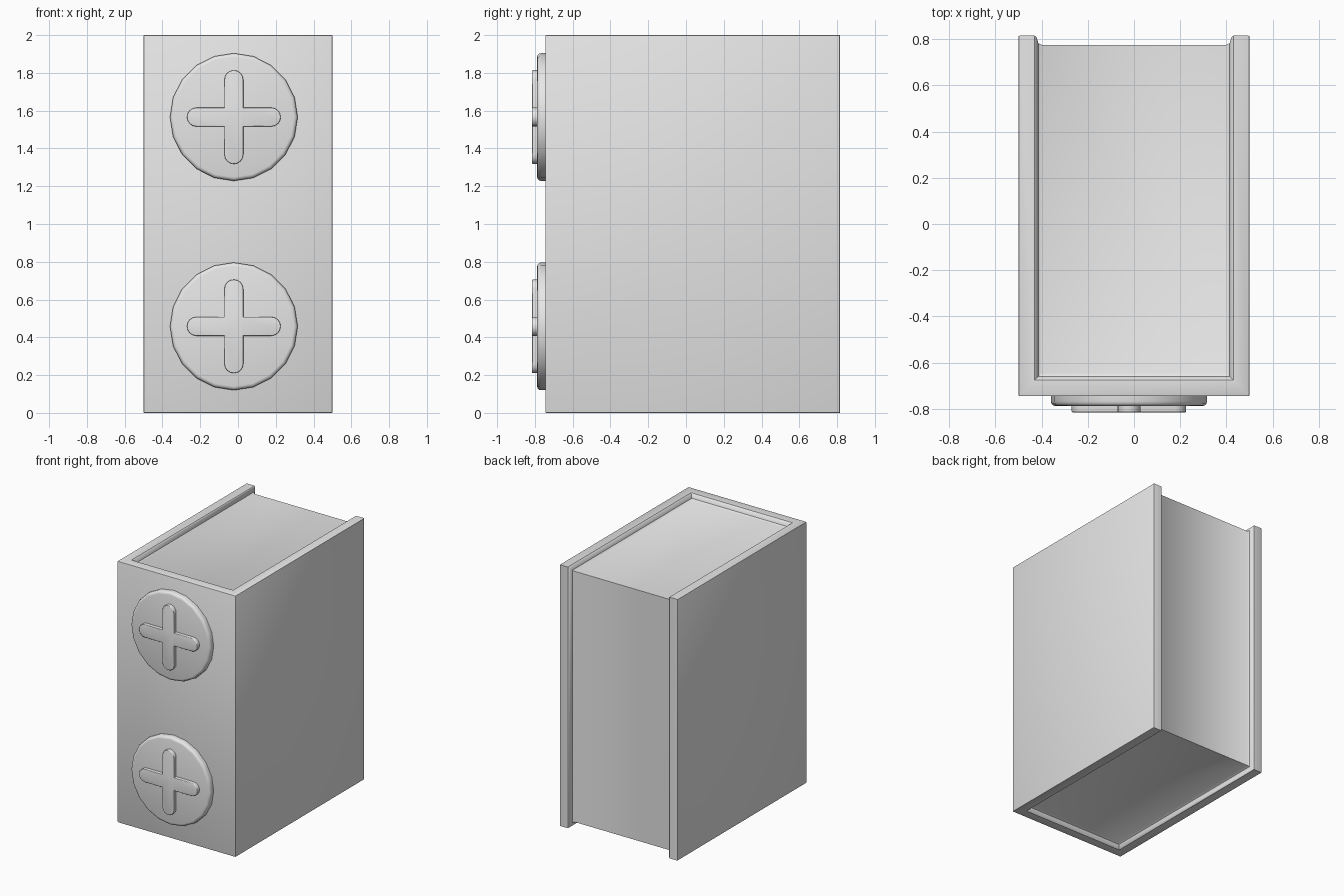
import bpy
import bmesh
import math

cube = bpy.data.objects.get("Cube")
if cube:
    bpy.data.objects.remove(cube, do_unlink=True)

GREY = (0.8, 0.8, 0.8, 1)
grey = bpy.data.materials.new("plain grey")
grey.use_nodes = True
grey.diffuse_color = GREY
grey.node_tree.nodes["Principled BSDF"].inputs["Base Color"].default_value = GREY

FRONT, BACK, HALF, HEIGHT = -0.745, 0.815, 0.5, 2.0


def finish(bm, name, edges, width, segments):
    """Bevel the chosen edges and turn the bmesh into a smooth-shaded object."""
    bmesh.ops.recalc_face_normals(bm, faces=bm.faces)
    bmesh.ops.bevel(bm, geom=edges, offset=width, segments=segments,
                    profile=0.5, affect='EDGES', clamp_overlap=True)
    bmesh.ops.recalc_face_normals(bm, faces=bm.faces)
    mesh = bpy.data.meshes.new(name)
    bm.to_mesh(mesh)
    bm.free()
    mesh.materials.append(grey)
    mesh.polygons.foreach_set("use_smooth", [True] * len(mesh.polygons))
    mesh.set_sharp_from_angle(angle=math.radians(35))
    obj = bpy.data.objects.new(name, mesh)
    bpy.context.collection.objects.link(obj)
    return obj


def box_body():
    """Box whose top, bottom and back are sunk inside a raised U-shaped rim."""
    bm = bmesh.new()
    # (distance in from the walls, depth below the rim)
    steps = [(0, 0), (0.07, 0), (0.078, 0.007), (0.086, 0.032), (0.1, 0.04)]
    levels = []
    for inset, depth in steps:
        w, f, b = HALF - inset, FRONT + inset, BACK - depth
        path = [(-w, b), (-w, f), (w, f), (w, b)]
        levels.append([[bm.verts.new((x, y, z)) for x, y in path]
                       for z in (depth, HEIGHT - depth)])
    outer, core = levels[0], levels[-1]
    rim_verts = set(outer[0] + outer[1])
    # outer walls
    for i in range(3):
        bm.faces.new((outer[0][i], outer[0][i + 1], outer[1][i + 1], outer[1][i]))
    # rim and its slope, on the top, bottom and back
    for a, b in zip(levels, levels[1:]):
        for side in (0, 1):
            for i in range(3):
                bm.faces.new((a[side][i], a[side][i + 1], b[side][i + 1], b[side][i]))
        for i in (0, 3):
            bm.faces.new((a[0][i], a[1][i], b[1][i], b[0][i]))
    # sunk panels
    bm.faces.new(core[0])
    bm.faces.new(core[1])
    bm.faces.new((core[0][0], core[0][3], core[1][3], core[1][0]))
    edges = [e for e in bm.edges if all(v in rim_verts for v in e.verts)]
    return finish(bm, "box_body", edges, 0.005, 2)


def raised_plate(name, outline, x, z, y_back, y_front, width):
    """Extrude an outline towards the front and round its front edge."""
    bm = bmesh.new()
    face = bm.faces.new([bm.verts.new((x + u, y_back, z + v)) for u, v in outline])
    result = bmesh.ops.extrude_face_region(bm, geom=[face], use_keep_orig=True)
    front = [g for g in result["geom"] if isinstance(g, bmesh.types.BMVert)]
    for vert in front:
        vert.co.y = y_front
    edges = [e for e in bm.edges if all(v in front for v in e.verts)]
    return finish(bm, name, edges, width, 3)


def disc_outline(radius, sides):
    return [(radius * math.cos(math.tau * i / sides),
             radius * math.sin(math.tau * i / sides)) for i in range(sides)]


def cross_outline(reach, half_width, steps=8):
    """Plus shape with round arm ends."""
    points = []
    for arm in range(4):
        turn = arm * math.pi / 2
        c, s = math.cos(turn), math.sin(turn)
        local = [(half_width, -half_width)]
        for i in range(steps + 1):
            a = math.pi * (i / steps - 0.5)
            local.append((reach - half_width + half_width * math.cos(a),
                          half_width * math.sin(a)))
        points += [(u * c - v * s, u * s + v * c) for u, v in local]
    return points


box_body()

# round knobs with raised crosses
for place, z in (("upper", 1.566), ("lower", 0.458)):
    raised_plate(place + "_knob", disc_outline(0.338, 20), -0.022, z,
                 FRONT + 0.02, -0.788, 0.02)
    raised_plate(place + "_cross", cross_outline(0.248, 0.05), -0.022, z,
                 -0.77, -0.815, 0.005)
